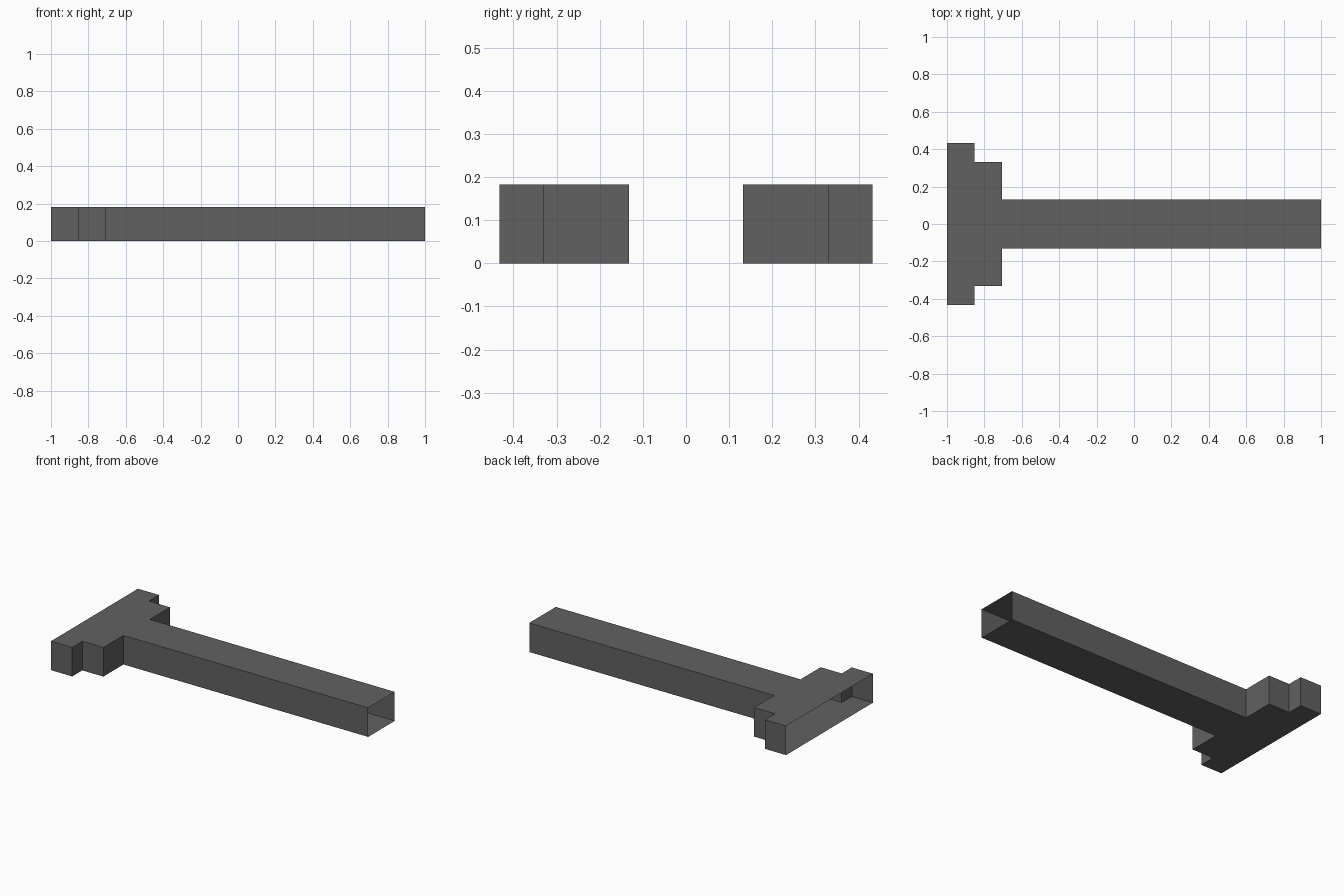
import bpy
import bmesh

cube = bpy.data.objects.get("Cube")
if cube:
    bpy.data.objects.remove(cube, do_unlink=True)

HEIGHT = 0.183

# Dark grey sheet material
grey = bpy.data.materials.new("dark_grey")
grey.use_nodes = True
colour = (0.12, 0.12, 0.12, 1)
grey.diffuse_color = colour
bsdf = next(n for n in grey.node_tree.nodes if n.type == 'BSDF_PRINCIPLED')
bsdf.inputs["Base Color"].default_value = colour

# Stepped half outline, mirrored across y = 0 into a counterclockwise loop
half = [(-1, -0.432), (-0.853, -0.432), (-0.853, -0.332),
        (-0.706, -0.332), (-0.706, -0.132), (1, -0.132)]
outline = half + [(x, -y) for x, y in reversed(half)]

# Hollow duct: floor, ceiling and side walls, open at both ends
bm = bmesh.new()
low = [bm.verts.new((x, y, 0)) for x, y in outline]
high = [bm.verts.new((x, y, HEIGHT)) for x, y in outline]
bm.faces.new(reversed(low))
bm.faces.new(high)
count = len(outline)
for i in range(count):
    j = (i + 1) % count
    is_open_end = outline[i][0] == outline[j][0] and abs(outline[i][0]) == 1
    if not is_open_end:
        bm.faces.new((low[i], low[j], high[j], high[i]))

mesh = bpy.data.meshes.new("stepped_duct")
bm.to_mesh(mesh)
bm.free()
mesh.materials.append(grey)
duct = bpy.data.objects.new("stepped_duct", mesh)
bpy.context.collection.objects.link(duct)
